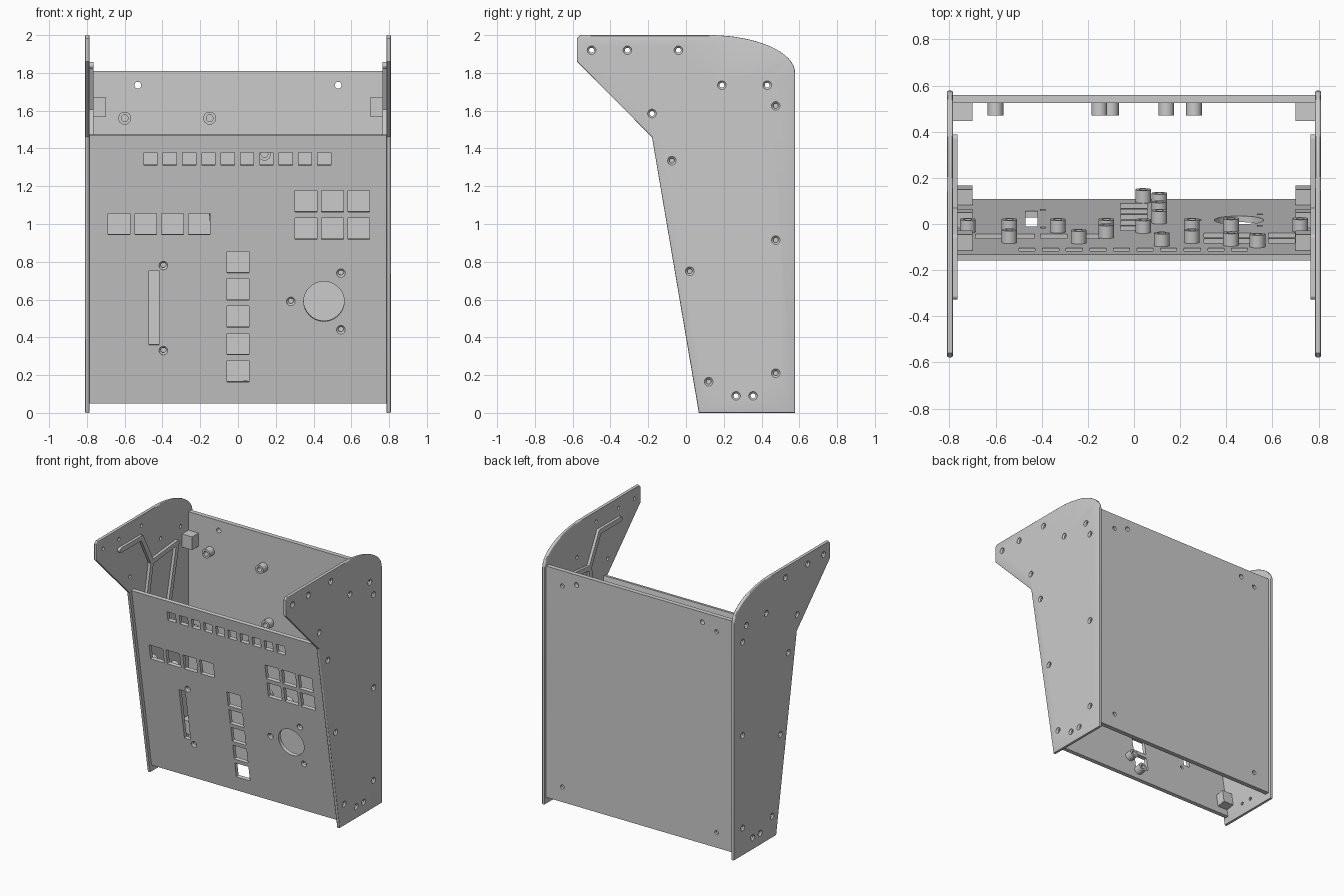
import bpy, bmesh, math
from mathutils import Matrix, Vector

if "Cube" in bpy.data.objects:
    bpy.data.objects.remove(bpy.data.objects["Cube"])

TILT = math.atan2(0.245, 1.45)
# Frames map local (across, depth, along) to world
FRONT = Matrix.Translation((0, 0.09, 0)) @ Matrix.Rotation(TILT, 4, 'X')
BACK_IN = Matrix(((1, 0, 0, 0), (0, -1, 0, 0.525), (0, 0, 1, 0), (0, 0, 0, 1)))
BACK_OUT = Matrix(((1, 0, 0, 0), (0, -1, 0, 0.56), (0, 0, 1, 0), (0, 0, 0, 1)))


def side_frame(s):
    return Matrix(((0, -s, 0, s * 0.81), (1, 0, 0, 0), (0, 0, 1, 0), (0, 0, 0, 1)))


def slope(z):
    return z / math.cos(TILT)


def box(bm, M, c, size, roll=0.0):
    T = M @ Matrix.Translation(c) @ Matrix.Rotation(roll, 4, 'Y') @ Matrix.Diagonal((*size, 1))
    bmesh.ops.create_cube(bm, size=1, matrix=T)


def lathe(bm, M, a, b, profile, n=32):
    """Closed turned solid about the depth axis; profile is (radius, depth)."""
    rings = []
    for r, h in profile:
        rings.append([bm.verts.new(M @ Vector((a + r * math.cos(2 * math.pi * i / n), h,
                                               b + r * math.sin(2 * math.pi * i / n)))) for i in range(n)])
    for p, q in zip(rings, rings[1:]):
        for i in range(n):
            bm.faces.new((p[i], p[(i + 1) % n], q[(i + 1) % n], q[i]))
    bm.faces.new(rings[0])
    bm.faces.new(rings[-1])


def finish(bm, name, smooth=True):
    bmesh.ops.recalc_face_normals(bm, faces=bm.faces)
    me = bpy.data.meshes.new(name)
    bm.to_mesh(me)
    bm.free()
    ob = bpy.data.objects.new(name, me)
    bpy.context.collection.objects.link(ob)
    if smooth:
        activate(ob)
        bpy.ops.object.shade_smooth_by_angle(angle=math.radians(30))
    return ob


def activate(ob):
    bpy.ops.object.select_all(action='DESELECT')
    ob.select_set(True)
    bpy.context.view_layer.objects.active = ob


def cut(ob, cutter_bm):
    cutter = finish(cutter_bm, "cutter", False)
    cutter.hide_render = True
    m = ob.modifiers.new("cut", 'BOOLEAN')
    m.object, m.operation, m.solver = cutter, 'DIFFERENCE', 'EXACT'
    activate(ob)
    bpy.ops.object.modifier_apply(modifier=m.name)
    bpy.data.objects.remove(cutter)
    bpy.ops.object.shade_smooth_by_angle(angle=math.radians(30))


SCREW = [(0.023, -0.02), (0.023, 0.002), (0.013, 0.012), (0.013, 0.06)]
BOSS = [(0.034, -0.005), (0.034, 0.055), (0.018, 0.055), (0.018, 0.01)]

# Side panel outline (y, z) with curved rear shoulder
outline = [(0.5775, 0), (0.068, 0), (-0.18, 1.46), (-0.5775, 1.86), (-0.5775, 1.982), (-0.56, 2.0)]
for i in range(17):
    t = math.pi / 2 * (1 - i / 16)
    outline.append((0.12 + 0.4575 * math.cos(t), 1.8 + 0.2 * math.sin(t)))

front_blocks = [(-0.075, 1.335), (0.02, 0.75), (0.12, 0.165)]
back_blocks = [(0.485, 1.62), (0.485, 0.915), (0.485, 0.21)]
side_holes = [(-0.5, 1.92), (-0.31, 1.92), (-0.04, 1.92), (0.19, 1.735), (0.43, 1.735), (-0.18, 1.585),
              (0.265, 0.09), (0.355, 0.09), (0.475, 1.625), (0.475, 0.915), (0.475, 0.21)] + front_blocks
rib_paths = [[(-0.31, 1.84), (-0.06, 1.84), (0.06, 1.61), (0.37, 1.64), (0.27, 1.2)],
             [(0.06, 1.61), (0.0, 1.3)]]

for s, tag in ((1, "right"), (-1, "left")):
    M = side_frame(s)
    # Side panel
    bm = bmesh.new()
    caps = [[bm.verts.new(M @ Vector((y, h, z))) for y, z in outline] for h in (0, 0.025)]
    n = len(outline)
    faces = [bm.faces.new(c) for c in caps]
    for i in range(n):
        bm.faces.new((caps[0][i], caps[0][(i + 1) % n], caps[1][(i + 1) % n], caps[1][i]))
    bmesh.ops.recalc_face_normals(bm, faces=bm.faces)
    rim = [e for f in faces for e in f.edges]
    bmesh.ops.bevel(bm, geom=rim, offset=0.007, segments=3, profile=0.5, affect='EDGES')
    panel = finish(bm, tag + "_side_panel")
    holes = bmesh.new()
    for y, z in side_holes:
        lathe(holes, M, y, z, SCREW)
    cut(panel, holes)

    # Raised ribs on the inner face
    bm = bmesh.new()
    for path in rib_paths:
        for p, q in zip(path, path[1:]):
            dy, dz = q[0] - p[0], q[1] - p[1]
            box(bm, M, ((p[0] + q[0]) / 2, 0.034, (p[1] + q[1]) / 2),
                (math.hypot(dy, dz), 0.024, 0.036), -math.atan2(dz, dy))
        for p in path:
            lathe(bm, M, *p, [(0.018, 0.022), (0.018, 0.046)], 16)
    finish(bm, tag + "_side_ribs")

    # Corner mounting blocks
    bm = bmesh.new()
    for y, z in front_blocks:
        box(bm, Matrix.Translation((s * 0.743, y, z)) @ Matrix.Rotation(TILT, 4, 'X'),
            (0, 0, 0), (0.086, 0.076, 0.1))
    for y, z in back_blocks:
        box(bm, Matrix.Identity(4), (s * 0.743, y + 0.002, z), (0.086, 0.08, 0.1))
    finish(bm, tag + "_mounting_blocks", False)

# Front control panel
bm = bmesh.new()
lo, hi = slope(0.05), slope(1.47)
box(bm, FRONT, (0, 0.0135, (lo + hi) / 2), (1.572, 0.027, hi - lo))
front = finish(bm, "front_panel")
holes = bmesh.new()
squares = [(-0.463 + 0.1022 * i, 1.345, 0.07) for i in range(10)]
squares += [(-0.63 + 0.1415 * i, 1.0, 0.115) for i in range(4)]
squares += [(0, 0.22 + 0.1445 * i, 0.115) for i in range(5)]
squares += [(0.36 + 0.14 * i, z, 0.115) for i in range(3) for z in (1.12, 0.975)]
for x, z, w in squares:
    box(holes, FRONT, (x, 0.013, slope(z)), (w, 0.1, w))
box(holes, FRONT, (-0.445, 0.013, slope(0.557)), (0.052, 0.1, 0.4))
lathe(holes, FRONT, 0.455, slope(0.59), [(0.107, -0.05), (0.107, 0.08)], 64)
for x, z in ((-0.395, 0.78), (-0.395, 0.33), (0.28, 0.59), (0.545, 0.74), (0.545, 0.44)):
    lathe(holes, FRONT, x, slope(z), SCREW)
cut(front, holes)

# Circuit-board standoffs behind the front panel
bm = bmesh.new()
FRONT_REAR = FRONT @ Matrix.Translation((0, 0.027, 0))
for x, z in ((-0.72, 0.89), (-0.54, 0.89), (-0.54, 1.16), (-0.33, 0.89), (-0.24, 1.17), (-0.12, 0.89),
             (-0.12, 1.03), (0.04, 0.9), (0.04, 0.125), (0.11, 0.22), (0.11, 0.44), (0.11, 0.66),
             (0.12, 1.24), (0.25, 0.89), (0.25, 1.16), (0.42, 0.87), (0.42, 1.23), (0.535, 1.27), (0.72, 0.87)):
    lathe(bm, FRONT_REAR, x, slope(z), BOSS, 24)
finish(bm, "front_standoffs")

# Back panel
bm = bmesh.new()
box(bm, Matrix.Identity(4), (0, 0.5425, 0.93), (1.572, 0.035, 1.76))
back = finish(bm, "back_panel")
holes = bmesh.new()
for s in (1, -1):
    lathe(holes, BACK_OUT, s * 0.53, 1.735, [(0.018, -0.02), (0.018, 0.06)])
    for z in (1.695, 0.165):
        lathe(holes, BACK_OUT, s * 0.65, z, [(0.016, -0.02), (0.016, 0.02)])
cut(back, holes)

# Circuit-board standoffs inside the back panel
bm = bmesh.new()
for x, z in ((-0.6, 1.56), (-0.15, 1.56), (-0.1, 1.15), (0.14, 1.37), (0.26, 1.1)):
    lathe(bm, BACK_IN, x, z, BOSS, 24)
finish(bm, "back_standoffs")
